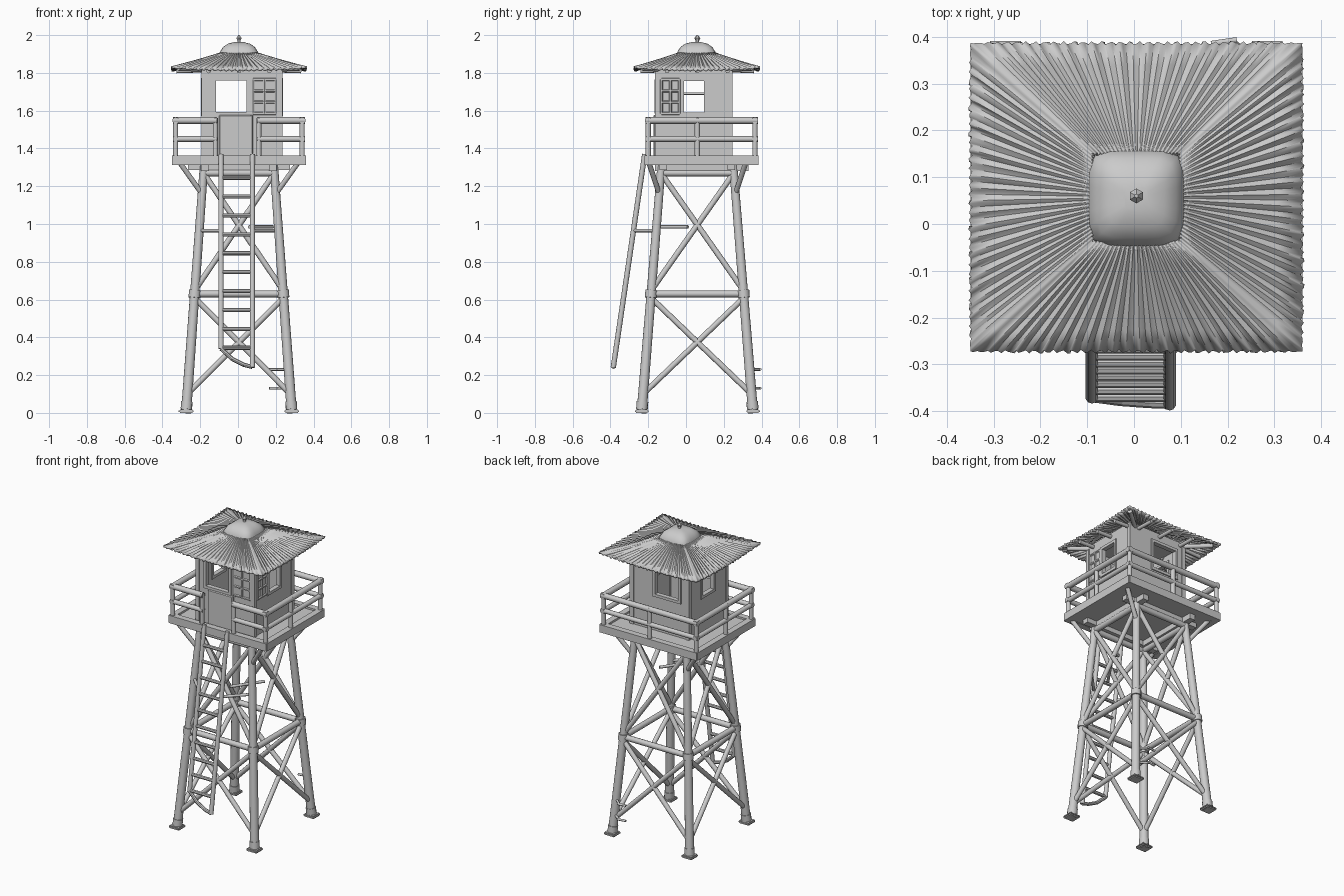
import bpy, bmesh, math
from mathutils import Vector

old = bpy.data.objects.get("Cube")
if old:
    bpy.data.objects.remove(old, do_unlink=True)

mat = bpy.data.materials.new("weathered grey")
mat.use_nodes = True
mat.diffuse_color = (0.6, 0.6, 0.6, 1)
mat.node_tree.nodes["Principled BSDF"].inputs["Base Color"].default_value = (0.6, 0.6, 0.6, 1)

CX, CY = 0.005, 0.06          # tower axis


def finish(bm, name, smooth=True):
    bmesh.ops.recalc_face_normals(bm, faces=bm.faces)
    mesh = bpy.data.meshes.new(name)
    bm.to_mesh(mesh)
    bm.free()
    mesh.materials.append(mat)
    ob = bpy.data.objects.new(name, mesh)
    bpy.context.collection.objects.link(ob)
    if smooth:
        bpy.ops.object.select_all(action='DESELECT')
        ob.select_set(True)
        bpy.context.view_layer.objects.active = ob
        bpy.ops.object.shade_smooth_by_angle(angle=math.radians(40))
    return ob


def rod(bm, a, b, r, r2=None, sides=10):
    a, b = Vector(a), Vector(b)
    new = bmesh.ops.create_cone(bm, cap_ends=True, segments=sides, radius1=r,
                                radius2=r2 or r, depth=(b - a).length)["verts"]
    turn = (b - a).to_track_quat('Z', 'Y')
    for v in new:
        v.co = turn @ v.co + (a + b) / 2


def box(bm, lo, hi):
    lo, hi = Vector(lo), Vector(hi)
    for v in bmesh.ops.create_cube(bm, size=1)["verts"]:
        v.co = (lo + hi) / 2 + v.co * (hi - lo)


def leg_point(sx, sy, z):
    """Point on the axis of a tapering leg at height z."""
    t = z / 1.31
    return Vector((CX + sx * (0.28 - 0.095 * t), CY + sy * (0.295 - 0.105 * t), z))


# Legs with collars and foot pads
corners = [(-1, -1), (1, -1), (1, 1), (-1, 1)]
legs, feet = bmesh.new(), bmesh.new()
for c in corners:
    rod(legs, leg_point(*c, 0), leg_point(*c, 1.32), 0.027, 0.022, 14)
    rod(legs, leg_point(*c, 0.61), leg_point(*c, 0.65), 0.032)
    rod(legs, leg_point(*c, 0.02), leg_point(*c, 0.06), 0.031)
    p = leg_point(*c, 0)
    box(feet, p - Vector((0.039, 0.036, 0)), p + Vector((0.039, 0.036, 0.018)))
bmesh.ops.bevel(feet, geom=feet.edges[:], offset=0.006, segments=2, affect='EDGES')
finish(legs, "legs")
finish(feet, "foot_pads")

# Cross braces, girts and knee braces
braces, knees = bmesh.new(), bmesh.new()
for i, c in enumerate(corners):
    d = corners[(i + 1) % 4]
    rod(braces, leg_point(*c, 0.63), leg_point(*d, 0.63), 0.018)
    rod(braces, leg_point(*c, 1.27), leg_point(*d, 1.27), 0.018)
    for lo, hi in ((0.1, 0.61), (0.65, 1.27)):
        rod(braces, leg_point(*c, lo), leg_point(*d, hi), 0.015)
        rod(braces, leg_point(*d, lo), leg_point(*c, hi), 0.015)
    rod(knees, leg_point(*c, 1.16), (CX + c[0] * 0.31, CY + c[1] * 0.255, 1.32), 0.014)
finish(braces, "cross_braces")
finish(knees, "knee_braces")

# Platform deck, edge beams and joists
X0, X1, Y0, Y1 = -0.345, 0.355, -0.215, 0.38
deck = bmesh.new()
box(deck, (X0, Y0, 1.315), (X1, Y1, 1.35))
for y in (Y0 + 0.015, Y1 - 0.015):
    box(deck, (X0, y - 0.02, 1.312), (X1, y + 0.02, 1.362))
for x in (X0 + 0.015, X1 - 0.015):
    box(deck, (x - 0.02, Y0, 1.312), (x + 0.02, Y1, 1.362))
for s in (-1, 1):
    box(deck, (CX + s * 0.18 - 0.02, Y0 + 0.05, 1.28), (CX + s * 0.18 + 0.02, Y1 - 0.05, 1.32))
    box(deck, (X0 + 0.08, CY + s * 0.18 - 0.02, 1.285), (X1 - 0.08, CY + s * 0.18 + 0.02, 1.32))
finish(deck, "platform", False)

# Railing, open at the ladder
rail = bmesh.new()
GAP0, GAP1 = -0.11, 0.1
xa, xb, ya, yb = X0 + 0.015, X1 - 0.015, Y0 + 0.015, Y1 - 0.015
for z, r in ((1.45, 0.015), (1.548, 0.018)):
    for a, b in (((X0, ya), (GAP0, ya)), ((GAP1, ya), (X1, ya)), ((X0, yb), (X1, yb)),
                 ((xa, Y0), (xa, Y1)), ((xb, Y0), (xb, Y1))):
        rod(rail, (*a, z), (*b, z), r)
for x, y in ((xa, ya), (GAP0 - 0.01, ya), (GAP1 + 0.01, ya), (xb, ya), (xa, yb), (xb, yb),
             (CX, yb), (xa, CY), (xb, CY)):
    rod(rail, (x, y, 1.34), (x, y, 1.56), 0.014)
finish(rail, "railing")

# Cabin walls: each is four panels around an opening
WX0, WX1, WY0, WY1 = -0.18, 0.222, -0.15, 0.232
ZB, ZT, TH = 1.345, 1.835, 0.016
walls, frames = bmesh.new(), bmesh.new()


def wall(along_x, at, a0, a1, o0, o1, z0, z1):
    def put(bm, p, q, zl, zh, half):
        if along_x:
            box(bm, (p, at - half, zl), (q, at + half, zh))
        else:
            box(bm, (at - half, p, zl), (at + half, q, zh))
    for p, q, zl, zh in ((a0, o0, ZB, ZT), (o1, a1, ZB, ZT), (o0, o1, ZB, z0), (o0, o1, z1, ZT)):
        put(walls, p, q, zl, zh, TH / 2)
    f = 0.009
    for p, q, zl, zh in ((o0 - f, o0 + f, z0, z1), (o1 - f, o1 + f, z0, z1),
                         (o0 - f, o1 + f, z0 - f, z0 + f), (o0 - f, o1 + f, z1 - f, z1 + f)):
        put(frames, p, q, zl, zh, TH / 2 + 0.007)


def lattice(along_x, at, a0, a1, z0, z1):
    """Raised glazing bars, three panes high and two wide."""
    for i in range(3):
        a = a0 + (a1 - a0) * i / 2
        p, q = ((a, at, z0), (a, at, z1)) if along_x else ((at, a, z0), (at, a, z1))
        rod(frames, p, q, 0.008, sides=6)
    for i in range(4):
        z = z0 + (z1 - z0) * i / 3
        p, q = ((a0, at, z), (a1, at, z)) if along_x else ((at, a0, z), (at, a1, z))
        rod(frames, p, q, 0.008, sides=6)


wall(True, WY0, WX0, WX1, -0.125, 0.055, 1.585, 1.77)
wall(True, WY1, WX0, WX1, -0.125, 0.06, 1.58, 1.77)
wall(False, WX0, WY0, WY1, -0.02, 0.11, 1.58, 1.765)
wall(False, WX1, WY0, WY1, -0.02, 0.105, 1.58, 1.765)
lattice(True, WY0 - 0.008, 0.08, 0.2, 1.585, 1.765)
lattice(False, WX1 + 0.008, -0.13, -0.035, 1.585, 1.765)
rod(frames, (WX0, -0.02, 1.69), (WX0, 0.11, 1.69), 0.006)
for x in (WX0, WX1):
    for y in (WY0, WY1):
        box(walls, (x - 0.013, y - 0.013, ZB), (x + 0.013, y + 0.013, ZT))
box(walls, (WX0, WY0, 1.815), (WX1, WY1, 1.835))
finish(walls, "cabin_walls", False)
finish(frames, "window_frames")

# Half door facing the ladder
door = bmesh.new()
box(door, (-0.1, WY0 - 0.022, 1.35), (0.08, WY0, 1.578))
bmesh.ops.bevel(door, geom=door.edges[:], offset=0.005, segments=1, affect='EDGES')
finish(door, "half_door", False)

# Eave rafters
raft = bmesh.new()
for t in (-0.16, 0, 0.16):
    for s in (-1, 1):
        rod(raft, (CX + s * 0.17, CY + t, 1.815), (CX + s * 0.33, CY + t, 1.81), 0.012)
        rod(raft, (CX + t, CY + s * 0.17, 1.815), (CX + t, CY + s * 0.3, 1.81), 0.012)
for sx, sy in corners:
    rod(raft, (CX + sx * 0.18, CY + sy * 0.17, 1.82), (CX + sx * 0.32, CY + sy * 0.29, 1.825), 0.014)
finish(raft, "rafters")

# Corrugated hip roof: four slopes of ribs running down to a ragged eave
roof = bmesh.new()
RX, RY, IN, N, M = 0.355, 0.33, 0.095, 96, 5
for side in range(4):
    rows = []
    for j in range(M + 1):
        f = j / M
        row = []
        for i in range(N + 1):
            t = 2 * i / N - 1
            fade = 1 - abs(t) ** 8
            wave = math.sin(i * math.pi / 2) * 0.005 * fade * (0.3 + 0.7 * f)
            z = 1.908 - 0.085 * f + 0.012 * f * f * t * t + wave
            out = 1 + 0.012 * f * fade * math.sin(i * 2.3)
            hx, hy = IN + (RX - IN) * f, IN + (RY - IN) * f
            x, y = [(t * hx, -hy * out), (hx * out, t * hy), (-t * hx, hy * out), (-hx * out, -t * hy)][side]
            row.append(roof.verts.new((CX + x, CY - 0.003 + y, z)))
        rows.append(row)
    for r0, r1 in zip(rows, rows[1:]):
        for i in range(N):
            roof.faces.new((r0[i], r1[i], r1[i + 1], r0[i + 1]))
bmesh.ops.remove_doubles(roof, verts=roof.verts[:], dist=0.0005)
roof_ob = finish(roof, "corrugated_roof")
shell = roof_ob.modifiers.new("thickness", 'SOLIDIFY')
shell.thickness = 0.012

# Rounded square cap and finial
cap = bmesh.new()
rings = []
for r, z in ((0.104, 1.893), (0.1, 1.912), (0.085, 1.936), (0.06, 1.954), (0.025, 1.963)):
    ring = []
    for i in range(24):
        a = 2 * math.pi * i / 24
        c, s = math.cos(a), math.sin(a)
        k = r / (abs(c) ** 5 + abs(s) ** 5) ** 0.2
        ring.append(cap.verts.new((CX + k * c, CY - 0.005 + k * s, z)))
    rings.append(ring)
for r0, r1 in zip(rings, rings[1:]):
    for i in range(24):
        cap.faces.new((r0[i], r0[i - 1], r1[i - 1], r1[i]))
cap.faces.new(rings[-1])
finish(cap, "roof_cap")
fin = bmesh.new()
rod(fin, (CX, CY, 1.955), (CX, CY, 1.985), 0.009)
rod(fin, (CX, CY, 1.972), (CX, CY, 1.984), 0.01, 0.016, 6)
rod(fin, (CX, CY, 1.984), (CX, CY, 2.0), 0.016, 0.004, 6)
finish(fin, "finial")

# Leaning ladder with stays back to the tower
lad = bmesh.new()


def ladder_point(x, z):
    return Vector((x, -0.385 + 0.165 * (z - 0.24) / 1.12, z))


LX, RXL = -0.09, 0.076
rod(lad, ladder_point(LX, 0.34), ladder_point(LX, 1.37), 0.014)
rod(lad, ladder_point(RXL, 0.24), ladder_point(RXL, 1.37), 0.014)
for i in range(10):
    z = 0.345 + i * 0.1
    rod(lad, ladder_point(LX, z), ladder_point(RXL, z), 0.011, sides=8)
sag = [ladder_point(LX, 0.34), ladder_point(-0.03, 0.285), ladder_point(0.03, 0.255), ladder_point(RXL, 0.243)]
for a, b in zip(sag, sag[1:]):
    rod(lad, a, b, 0.011, sides=8)
finish(lad, "ladder")
stay = bmesh.new()
rod(stay, ladder_point(RXL, 0.965), (0.2, -0.15, 0.965), 0.009)
rod(stay, (0.06, -0.17, 0.985), (0.185, 0.01, 0.985), 0.009)
rod(stay, ladder_point(LX, 0.965), leg_point(-1, -1, 0.965), 0.009)
finish(stay, "ladder_stays")

# Step pegs on the back leg
pegs = bmesh.new()
for z in (0.13, 0.23):
    p = leg_point(1, 1, z)
    rod(pegs, p, (0.21, 0.39, z), 0.007)
    rod(pegs, (0.165, 0.385, z), (0.22, 0.393, z), 0.007)
finish(pegs, "step_pegs")
